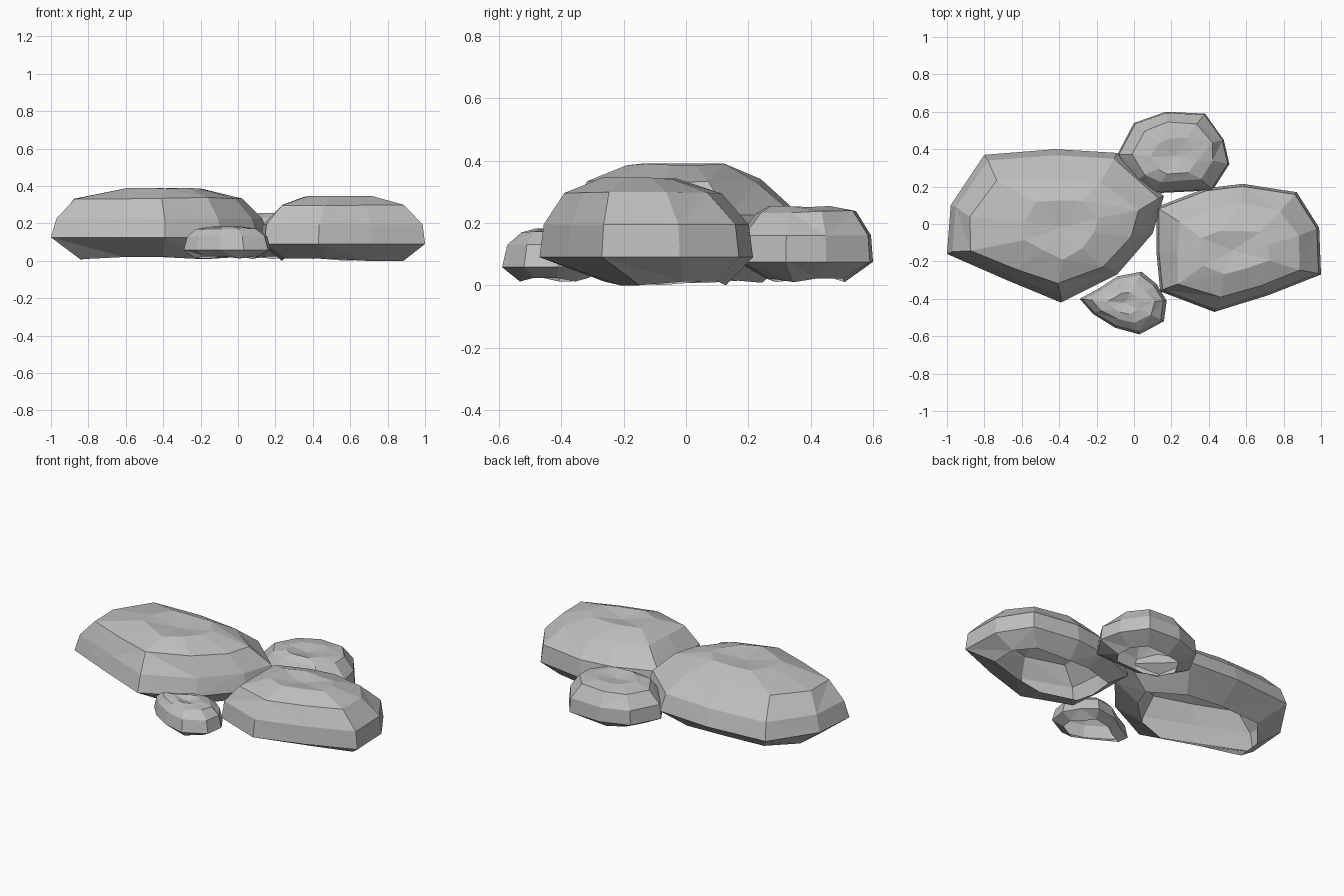
import bpy, bmesh, random
from mathutils import Vector

random.seed(4)
if "Cube" in bpy.data.objects:
    bpy.data.objects.remove(bpy.data.objects["Cube"])

stone = bpy.data.materials.new("stone grey")
stone.use_nodes = True
GREY = (0.52, 0.52, 0.52, 1)
stone.diffuse_color = GREY
stone.node_tree.nodes["Principled BSDF"].inputs["Base Color"].default_value = GREY


def rock(name, outline, rings, rough):
    """Loft a faceted boulder, open underneath, from (x scale, y scale, z, dx, dy) rings."""
    xs, ys = zip(*outline)
    cx, cy = (min(xs) + max(xs)) / 2, (min(ys) + max(ys)) / 2
    top = rings[-1][2]
    n = len(outline)
    bm = bmesh.new()
    loops = []
    for level, (sx, sy, z, dx, dy) in enumerate(rings):
        loop = []
        for i, (x, y) in enumerate(outline):
            s, dz = 1, 0
            if level == 0:  # uneven lower rim
                dz = 0.012 if i % 3 else 0
            elif level > 2:  # rough shoulders and crown
                s += random.uniform(-rough, rough)
                dz = random.uniform(-rough, rough) * top * 0.4
            loop.append(bm.verts.new((cx + dx + (x - cx) * sx * s,
                                      cy + dy + (y - cy) * sy * s, min(z + dz, top))))
        loops.append(loop)
    for a, b in zip(loops, loops[1:]):
        for i in range(n):
            j = (i + 1) % n
            # split each panel along alternating diagonals for a chiselled look
            if i % 2:
                bm.faces.new((a[i], a[j], b[j]))
                bm.faces.new((a[i], b[j], b[i]))
            else:
                bm.faces.new((a[i], a[j], b[i]))
                bm.faces.new((a[j], b[j], b[i]))
    # slightly sunken crown
    crown = loops[-1]
    mid = sum((v.co for v in crown), Vector()) / n
    hub = bm.verts.new((mid.x, mid.y, top - 0.02))
    for i in range(n):
        bm.faces.new((crown[i], crown[(i + 1) % n], hub))
    # outlines run counter-clockwise, so every face already points outward
    mesh = bpy.data.meshes.new(name)
    bm.to_mesh(mesh)
    bm.free()
    mesh.materials.append(stone)
    bpy.context.collection.objects.link(bpy.data.objects.new(name, mesh))


# Largest slab on the right-hand side
rock("large_rock",
     [(-1, -.16), (-.68, -.3), (-.39, -.42), (-.09, -.27), (.1, -.05), (.16, .15),
      (-.09, .38), (-.42, .4), (-.8, .37), (-.98, .1)],
     [(.73, .6, .008, 0, .02), (1, 1, .125, 0, 0), (.95, .92, .225, 0, 0),
      (.78, .7, .335, -.01, -.03), (.34, .38, .39, .03, -.02)], .04)

# Second slab on the left-hand side
rock("medium_rock",
     [(1, -.27), (.99, -.02), (.87, .17), (.58, .215), (.38, .19), (.12, .09),
      (.12, -.15), (.14, -.36), (.43, -.47), (.72, -.38)],
     [(.74, .57, 0, 0, .06), (1, 1, .09, 0, 0), (.97, .96, .195, 0, 0),
      (.74, .73, .3, 0, -.015), (.42, .34, .345, -.02, -.02)], .05)

# Boulder tucked behind
rock("back_rock",
     [(.51, .32), (.48, .45), (.38, .59), (.17, .6), (0, .54), (-.09, .37),
      (0, .22), (.12, .165), (.42, .18)],
     [(.64, .58, .01, 0, 0), (1, 1, .075, 0, 0), (.97, .97, .16, 0, 0),
      (.74, .74, .235, 0, 0), (.4, .45, .255, 0, -.02)], .05)

# Small stone in front
rock("small_rock",
     [(-.29, -.4), (-.22, -.48), (-.1, -.555), (.03, -.59), (.16, -.52), (.175, -.41),
      (.12, -.32), (.04, -.255), (-.09, -.28), (-.18, -.34)],
     [(.74, .66, .012, 0, 0), (1, 1, .058, 0, 0), (.92, .9, .13, 0, 0),
      (.7, .66, .17, 0, 0), (.35, .35, .182, 0, 0)], .05)
